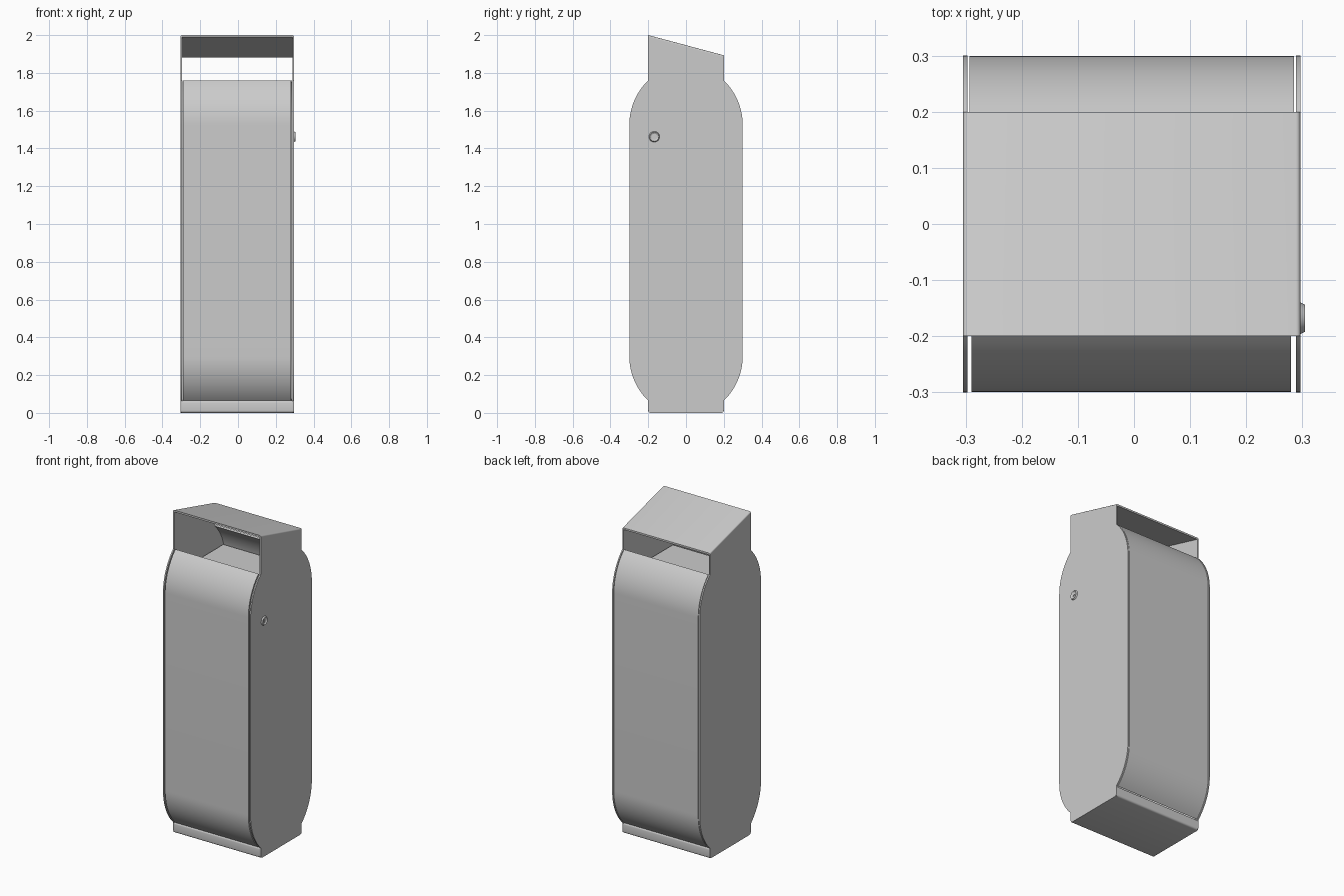
import bpy, bmesh, math
from mathutils import Matrix

if "Cube" in bpy.data.objects:
    bpy.data.objects.remove(bpy.data.objects["Cube"])

X0, X1, T = -0.3045, 0.2965, 0.008      # outer faces of the side sheets, sheet thickness
R, TH = 0.327, math.radians(46)         # shoulder arc radius and sweep
Z_LO, Z_HI = 0.30, 1.525                # straight part of the sides


def finish(bm, name):
    bmesh.ops.recalc_face_normals(bm, faces=bm.faces[:])
    me = bpy.data.meshes.new(name)
    bm.to_mesh(me)
    bm.free()
    ob = bpy.data.objects.new(name, me)
    bpy.context.collection.objects.link(ob)
    bpy.ops.object.select_all(action='DESELECT')
    ob.select_set(True)
    bpy.context.view_layer.objects.active = ob
    bpy.ops.object.shade_smooth_by_angle(angle=math.radians(30))
    return ob


def prism(name, pts, x0, x1, pick=None, width=0.01):
    """Extrude a (y, z) outline along x; optionally round the edges chosen by pick."""
    bm = bmesh.new()
    f = bm.faces.new([bm.verts.new((x0, y, z)) for y, z in pts])
    ext = bmesh.ops.extrude_face_region(bm, geom=[f])
    bmesh.ops.translate(bm, vec=(x1 - x0, 0, 0),
                        verts=[v for v in ext['geom'] if isinstance(v, bmesh.types.BMVert)])
    if pick:
        edges = [e for e in bm.edges if pick(e.verts[0].co, e.verts[1].co)]
        bmesh.ops.bevel(bm, geom=edges, offset=width, segments=4, profile=0.5, affect='EDGES')
    return finish(bm, name)


def shell_curve(inset=0.0, n=14):
    """Bulged outline of one side (positive y), bottom to top."""
    r, c = R - inset, 0.3 - R
    a = [TH * i / n for i in range(n + 1)]
    low = [(c + r * math.cos(t), Z_LO - r * math.sin(t)) for t in reversed(a)]
    return low + [(c + r * math.cos(t), Z_HI + r * math.sin(t)) for t in a]


# Side sheets with foot, bulged body and sloping top
right = [(0.188, 0), (0.197, 0.004), (0.2, 0.014)] + shell_curve() + [(0.2, 1.883)]
left = [(-0.2, 1.99)] + [(-y, z) for y, z in reversed(shell_curve())] + \
       [(-0.2, 0.014), (-0.197, 0.004), (-0.188, 0)]
for name, x in (("left_side_panel", X0), ("right_side_panel", X1 - T)):
    prism(name, right + left, x, x + T)

# Sloping roof sheet with rounded long edges
prism("roof", [(-0.2, 2.0), (0.2, 1.893), (0.2, 1.882), (-0.2, 1.989)], X0, X1,
      lambda a, b: abs(a.x - b.x) < 1e-5 and abs(a.y - b.y) > 0.3
      and a.z + b.z > 3.885, 0.008)

# Plinth between the side sheets
prism("base", [(-0.2, 0), (0.2, 0), (0.2, 0.065), (-0.2, 0.065)], X0 + T, X1 - T,
      lambda a, b: abs(a.x - b.x) > 0.3, 0.012)

# Curved front and back doors, with narrow gaps to the sides
outer, inner = shell_curve(0.001), shell_curve(0.011)
door = outer + list(reversed(inner))
prism("front_door", [(-y, z) for y, z in door], -0.290, 0.280)
prism("back_door", door, -0.293, 0.285)

# Inner floor below the openings
prism("inner_tray", [(-0.27, 1.60), (0.27, 1.60), (0.27, 1.61), (-0.27, 1.61)], -0.290, 0.280)


# Round lock on the right side
def disc(name, r1, r2, x, depth, sides):
    bm = bmesh.new()
    m = Matrix.Translation((x + depth / 2, -0.168, 1.462)) @ Matrix.Rotation(math.pi / 2, 4, 'Y')
    bmesh.ops.create_cone(bm, cap_ends=True, segments=sides, radius1=r1, radius2=r2,
                          depth=depth, matrix=m)
    if name == "lock_rim":
        cap = [f for f in bm.faces if f.normal.x > 0.9 and len(f.verts) > 4]
        bmesh.ops.inset_region(bm, faces=cap, thickness=0.008)
        bmesh.ops.translate(bm, vec=(-0.005, 0, 0), verts=cap[0].verts[:])
    return finish(bm, name)


disc("lock_rim", 0.029, 0.024, X1 - 0.001, 0.009, 32)
disc("lock_key", 0.010, 0.010, X1 - 0.001, 0.008, 3)
